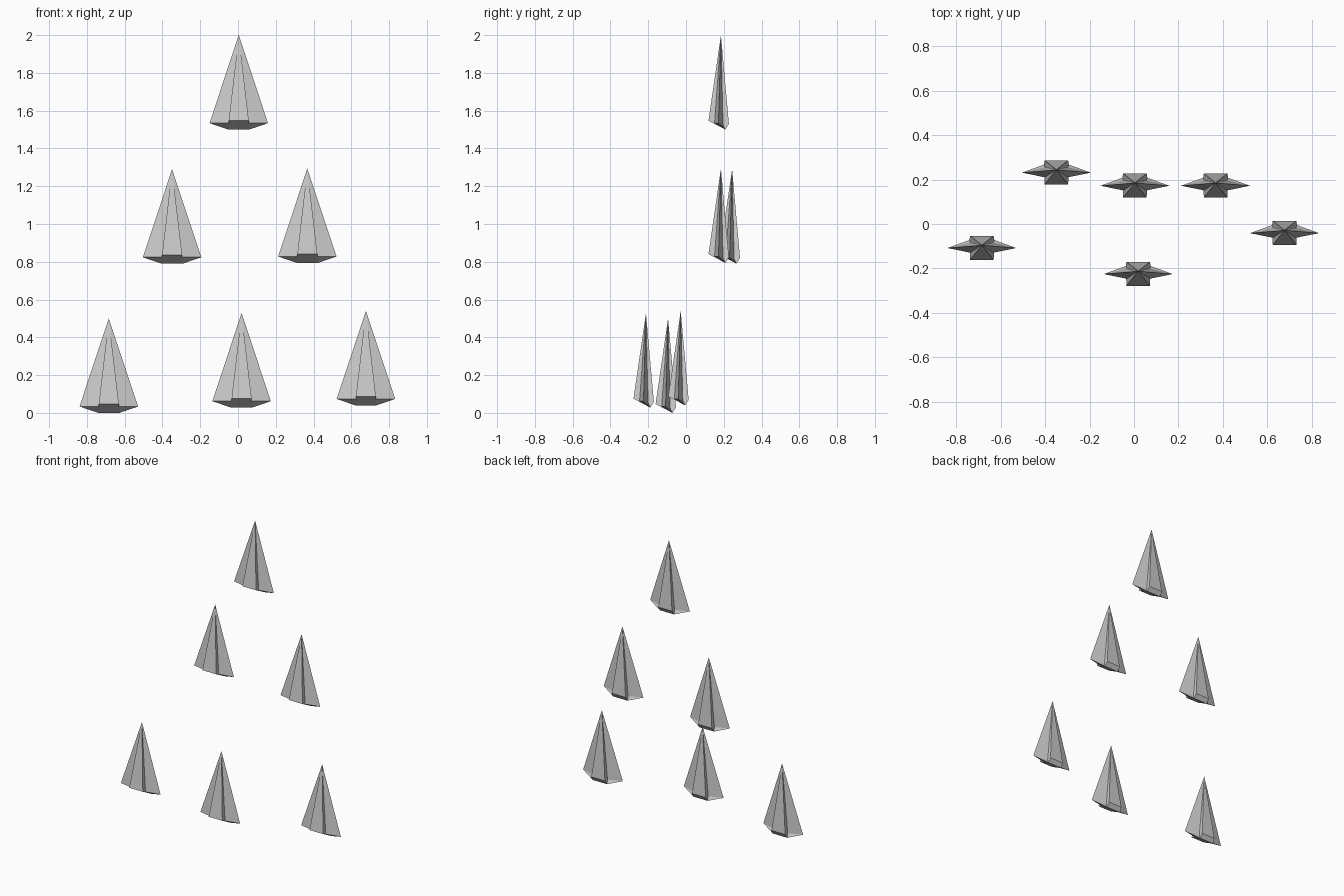
import bpy, bmesh

if "Cube" in bpy.data.objects:
    bpy.data.objects.remove(bpy.data.objects["Cube"])

# Right half of the star-shaped rim, front to back (x, y, z)
HALF_RIM = [
    (0.053, -0.053, 0.047),   # front rib corner
    (0.052, -0.021, 0.034),   # front notch
    (0.155, 0.000, 0.034),    # wing tip
    (0.052, 0.024, 0.026),    # back notch
    (0.053, 0.055, 0.030),    # back rib corner
]
KEEL = (0.056, 0.036, 0.0)    # lowest edge under the back
APEX = (0.0, 0.013, 0.5)


def spike_mesh():
    bm = bmesh.new()
    flip = lambda p: (-p[0], p[1], p[2])
    right = [bm.verts.new(p) for p in HALF_RIM]
    left = [bm.verts.new(flip(p)) for p in HALF_RIM]
    keel_r, keel_l = bm.verts.new(KEEL), bm.verts.new(flip(KEEL))
    apex = bm.verts.new(APEX)
    # Sloping sides
    rim = right + left[::-1]
    for a, b in zip(rim, rim[1:] + rim[:1]):
        bm.faces.new((a, b, apex))
    # Underside
    for side, keel in ((right, keel_r), (left, keel_l)):
        for a, b in zip(side, side[1:]):
            bm.faces.new((a, b, keel))
    bm.faces.new((left[0], right[0], keel_r, keel_l))
    bm.faces.new((left[-1], right[-1], keel_r, keel_l))
    bmesh.ops.recalc_face_normals(bm, faces=bm.faces)
    mesh = bpy.data.meshes.new("spike")
    bm.to_mesh(mesh)
    bm.free()
    return mesh


# Six identical spikes stacked in a loose triangle
PLACES = {
    "top_spike": (0.004, 0.172, 1.50),
    "middle_left_spike": (-0.349, 0.231, 0.79),
    "middle_right_spike": (0.367, 0.172, 0.794),
    "bottom_left_spike": (-0.684, -0.108, 0.0),
    "bottom_centre_spike": (0.019, -0.225, 0.028),
    "bottom_right_spike": (0.677, -0.041, 0.04),
}
mesh = spike_mesh()
for name, place in PLACES.items():
    ob = bpy.data.objects.new(name, mesh)
    ob.location = place
    bpy.context.collection.objects.link(ob)
